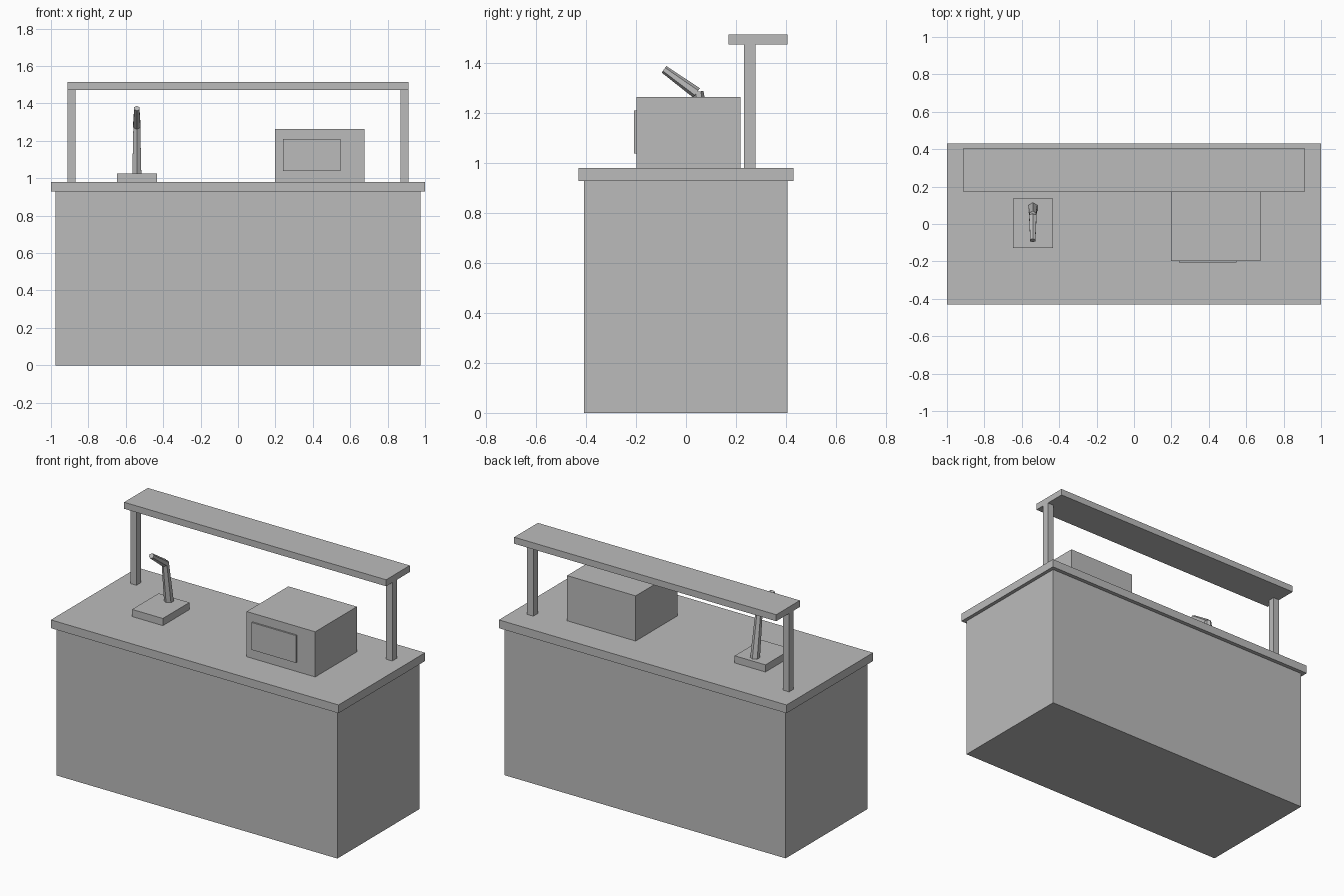
import bpy
import math
from mathutils import Vector

cube = bpy.data.objects.get("Cube")
if cube:
    bpy.data.objects.remove(cube, do_unlink=True)

# One plain grey for everything
grey = bpy.data.materials.new("plain_grey")
grey.use_nodes = True
grey.diffuse_color = (0.5, 0.5, 0.5, 1)
grey.node_tree.nodes["Principled BSDF"].inputs["Base Color"].default_value = (0.5, 0.5, 0.5, 1)


def box(name, x, y, z):
    """Box spanning the given (low, high) range on each axis."""
    bpy.ops.mesh.primitive_cube_add(size=1)
    ob = bpy.context.object
    ob.name = name
    ob.location = [(a + b) / 2 for a, b in (x, y, z)]
    ob.scale = [b - a for a, b in (x, y, z)]
    bpy.ops.object.transform_apply(location=False, rotation=False, scale=True)
    ob.data.materials.append(grey)
    return ob


def tube(name, start, end, r_start, r_end):
    """Tapered six-sided tube between two points in a plane of constant x."""
    start, end = Vector(start), Vector(end)
    d = end - start
    bpy.ops.mesh.primitive_cone_add(
        vertices=6, radius1=r_start, radius2=r_end, depth=d.length,
        location=(start + end) / 2, rotation=(math.atan2(-d.y, d.z), 0, 0))
    ob = bpy.context.object
    ob.name = name
    ob.data.materials.append(grey)
    return ob


# Counter
box("cabinet", (-0.977, 0.977), (-0.408, 0.405), (0, 0.928))
box("countertop", (-1, 1), (-0.43, 0.43), (0.928, 0.98))

# Raised shelf on two posts
for side, sx in (("left", 1), ("right", -1)):
    box(side + "_post", sorted((sx * 0.868, sx * 0.911)), (0.231, 0.277), (0.98, 1.473))
box("shelf", (-0.911, 0.911), (0.17, 0.405), (1.473, 1.514))

# Countertop appliance with raised front panel
box("appliance", (0.198, 0.675), (-0.197, 0.217), (0.98, 1.264))
box("appliance_panel", (0.24, 0.547), (-0.207, -0.196), (1.038, 1.21))

# Tap: base plate, leaning stem and raised spout
tap_x = -0.541
box("tap_base", (-0.647, -0.433), (-0.128, 0.135), (0.98, 1.025))
tube("tap_stem", (tap_x, 0.087, 1.02), (tap_x, 0.049, 1.285), 0.028, 0.021)
tube("tap_spout", (tap_x, 0.042, 1.28), (tap_x, -0.088, 1.374), 0.023, 0.016)
